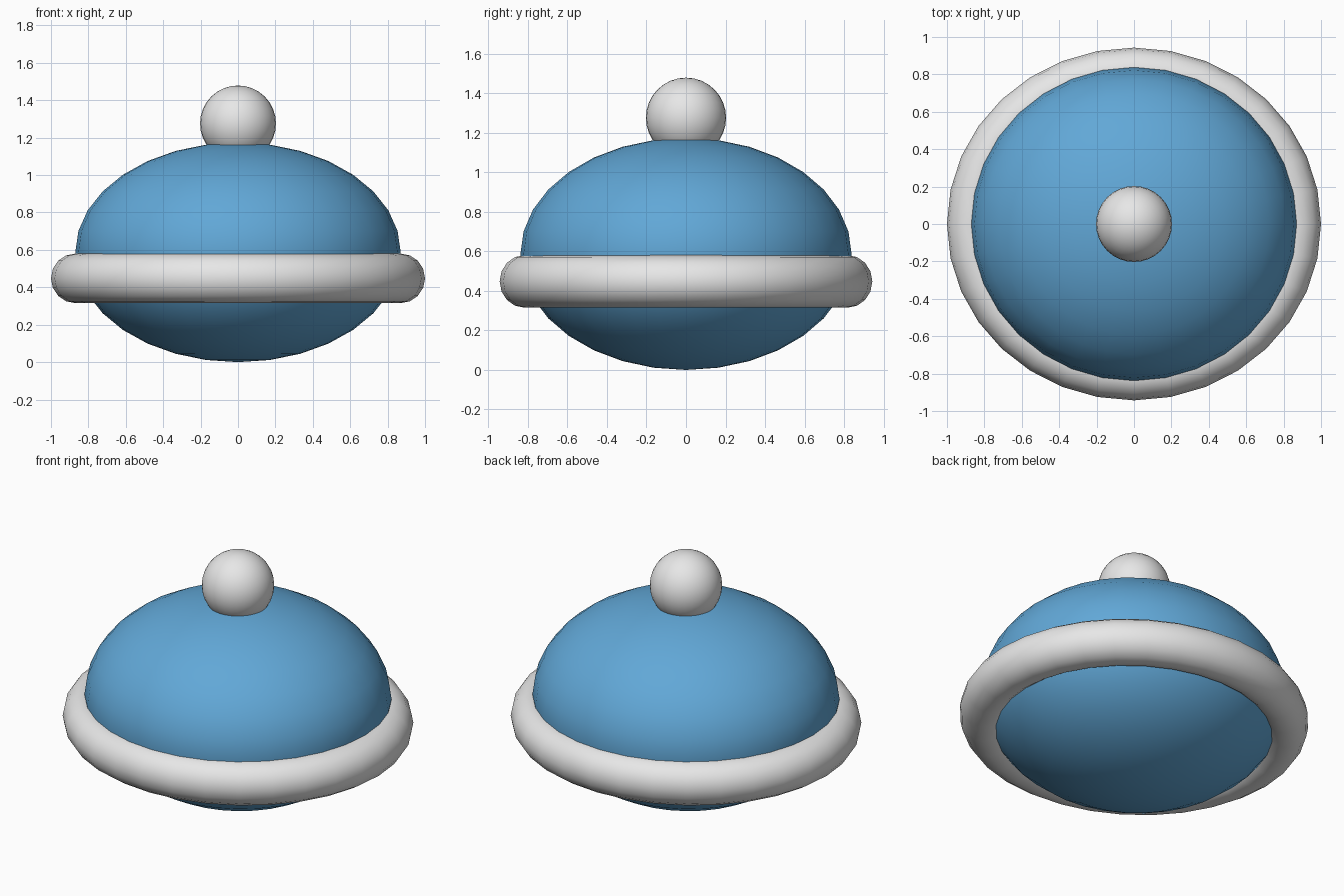
import bpy
import math

cube = bpy.data.objects.get("Cube")
if cube:
    bpy.data.objects.remove(cube, do_unlink=True)


def make_material(name, color):
    mat = bpy.data.materials.new(name)
    mat.use_nodes = True
    mat.diffuse_color = color
    mat.node_tree.nodes["Principled BSDF"].inputs["Base Color"].default_value = color
    return mat


def finish(name, scale, mat):
    """Name, scale, colour and smooth the newly added primitive."""
    obj = bpy.context.object
    obj.name = name
    obj.scale = scale
    bpy.ops.object.transform_apply(location=False, rotation=False, scale=True)
    obj.data.materials.append(mat)
    bpy.ops.object.shade_smooth_by_angle(angle=math.radians(40))
    return obj


blue = make_material("sky blue", (0.12, 0.39, 0.68, 1))
grey = make_material("light grey", (0.8, 0.8, 0.8, 1))

# Flattened round body
bpy.ops.mesh.primitive_uv_sphere_add(segments=32, ring_count=16, radius=1,
                                     location=(0, 0, 0.587))
finish("body", (0.87, 0.838, 0.587), blue)

# Thick brim around the lower body
bpy.ops.mesh.primitive_torus_add(major_segments=32, minor_segments=16,
                                 major_radius=0.867, minor_radius=0.133,
                                 location=(0, 0, 0.448))
finish("brim", (1, 0.943, 1), grey)

# Round knob on the crown
bpy.ops.mesh.primitive_uv_sphere_add(segments=32, ring_count=16, radius=0.203,
                                     location=(0, 0, 1.276))
finish("knob", (1, 1, 1), grey)
